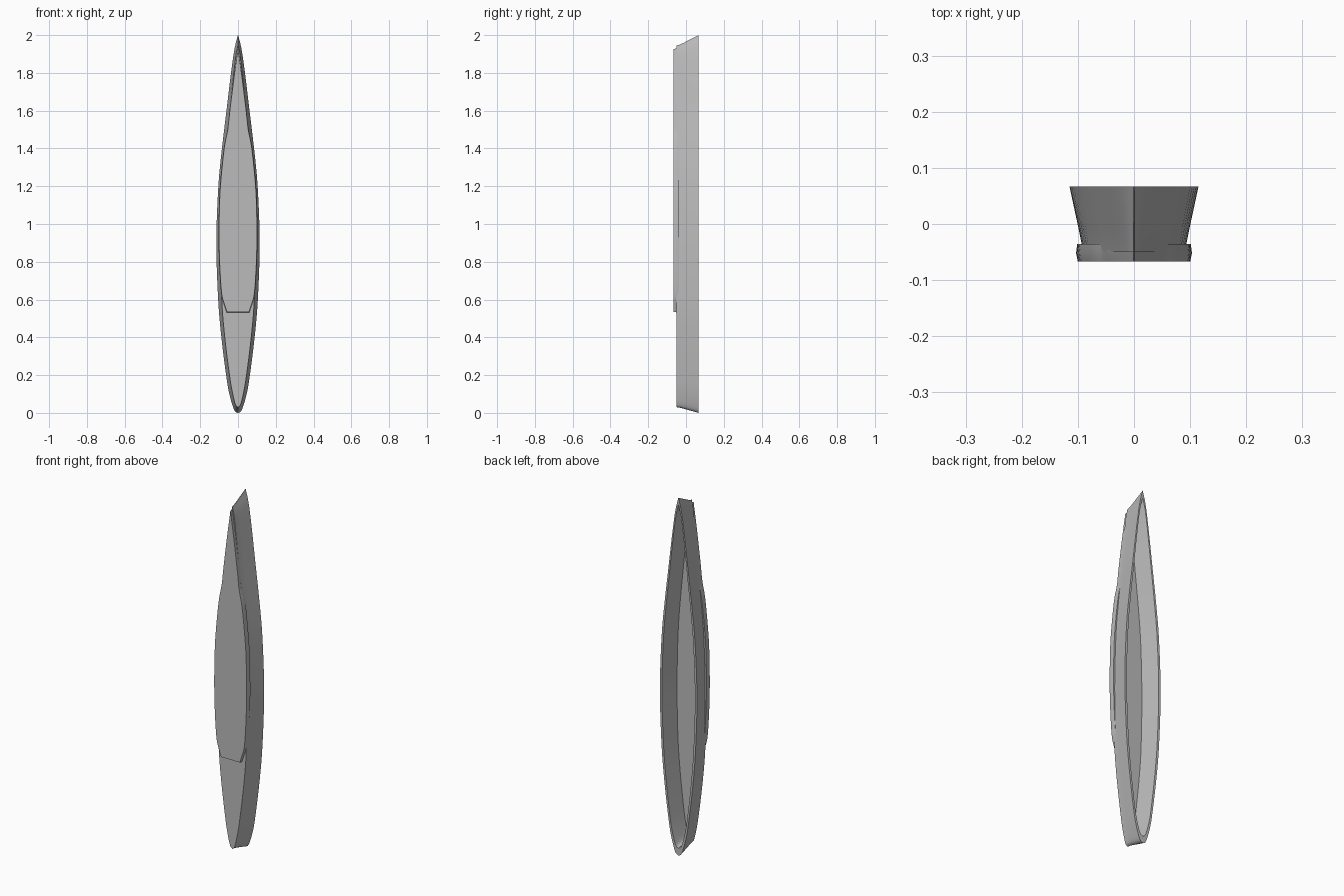
import bpy, bmesh, math

cube = bpy.data.objects.get("Cube")
if cube:
    bpy.data.objects.remove(cube, do_unlink=True)

grey = bpy.data.materials.new("plain_grey")
grey.use_nodes = True
colour = (0.5, 0.5, 0.5, 1)
grey.diffuse_color = colour
grey.node_tree.nodes["Principled BSDF"].inputs["Base Color"].default_value = colour

# Half outlines as (height, half width)
RIM = [(0, 0), (.015, .02), (.1, .046), (.2, .063), (.4, .088), (.6, .105), (.9, .115),
       (1.2, .104), (1.4, .085), (1.6, .061), (1.8, .037), (1.93, .018), (2, 0)]
KEEL = [(.03, 0), (.045, .014), (.11, .03), (.2, .045), (.4, .07), (.6, .086), (.9, .092),
        (1.2, .084), (1.4, .067), (1.6, .044), (1.8, .022), (1.9, .010), (1.945, 0)]
PAD = [(.535, .058), (.58, .073), (.63, .086), (.75, .095), (.9, .1), (1.05, .099), (1.2, .093),
       (1.4, .073), (1.5, .054), (1.6, .043), (1.8, .018), (1.925, 0)]


def smooth(points, steps=4):
    """Catmull-Rom curve through the points."""
    p = [points[0]] + points + [points[-1]]
    out = []
    for i in range(1, len(p) - 2):
        for s in range(steps):
            t = s / steps
            out.append(tuple(
                .5 * (2 * b + (c - a) * t + (2 * a - 5 * b + 4 * c - d) * t * t
                      + (3 * b - a - 3 * c + d) * t ** 3)
                for a, b, c, d in zip(p[i - 1], p[i], p[i + 1], p[i + 2])))
    return out + [points[-1]]


def blend(a, b, t):
    return [tuple(u + (v - u) * t for u, v in zip(p, q)) for p, q in zip(a, b)]


def scaled(points, width, length):
    return [(1 + (z - 1) * length, w * width) for z, w in points]


def loft(name, layers):
    """Join mirrored outlines at successive depths and cap both ends."""
    bm = bmesh.new()
    rings = []
    for y, half in layers:
        half = [(z, max(w, .0008)) for z, w in smooth(half)]
        loop = half + [(z, -w) for z, w in reversed(half)]
        rings.append([bm.verts.new((w, y, z)) for z, w in loop])
    n = len(rings[0])
    for a, b in zip(rings, rings[1:]):
        for i in range(n):
            j = (i + 1) % n
            bm.faces.new((a[i], a[j], b[j], b[i]))
    bm.faces.new(rings[0])
    bm.faces.new(rings[-1])
    bmesh.ops.recalc_face_normals(bm, faces=bm.faces)
    mesh = bpy.data.meshes.new(name)
    bm.to_mesh(mesh)
    bm.free()
    mesh.materials.append(grey)
    obj = bpy.data.objects.new(name, mesh)
    bpy.context.collection.objects.link(obj)
    bpy.ops.object.select_all(action='DESELECT')
    obj.select_set(True)
    bpy.context.view_layer.objects.active = obj
    bpy.ops.object.shade_smooth_by_angle(angle=math.radians(30))
    return obj


# Flared hull shell: bottom, outer wall, rim, inner wall, floor
loft("hull_shell", [
    (-.05, KEEL),
    (-.033, blend(KEEL, RIM, .08)),
    (-.01, blend(KEEL, RIM, .28)),
    (.067, RIM),
    (.067, scaled(RIM, .89, .96)),
    (-.034, scaled(KEEL, .86, .97)),
])

# Raised pad along the bottom with a slightly rounded side
loft("bottom_pad", [
    (-.036, scaled(PAD, 1.01, 1.005)),
    (-.052, scaled(PAD, 1.03, 1.005)),
    (-.067, PAD),
])
